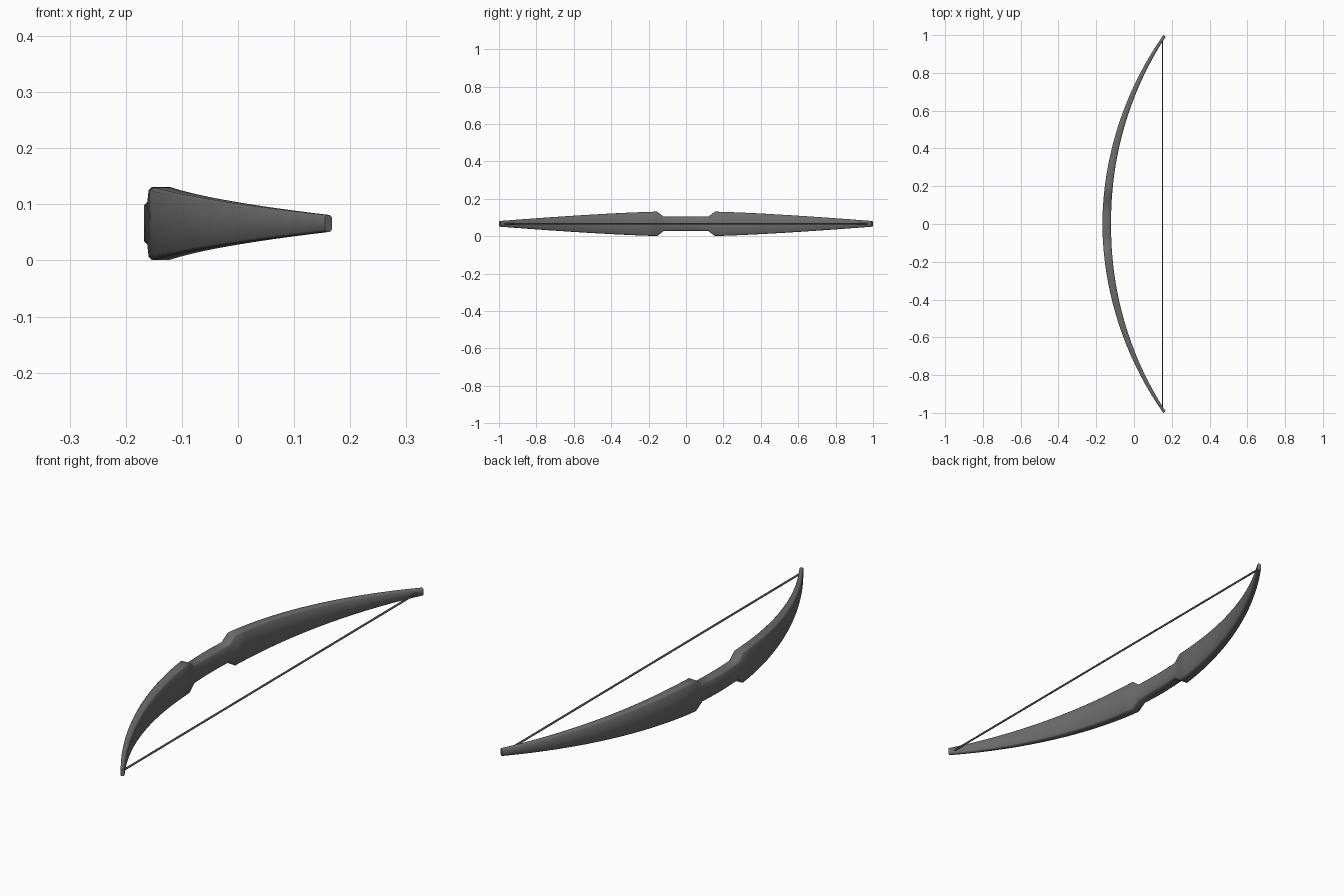
import bpy, bmesh, math

if "Cube" in bpy.data.objects:
    bpy.data.objects.remove(bpy.data.objects["Cube"])

R = 1.775            # radius of the bow's centreline
X0 = -0.1445         # centreline x at the grip
ZC = 0.066           # mid height
Y_TIP = 0.9955


def finish(obj, mat_name, shade, angle):
    mat = bpy.data.materials.new(mat_name)
    mat.diffuse_color = (shade, shade, shade, 1)
    mat.use_nodes = True
    mat.node_tree.nodes["Principled BSDF"].inputs["Base Color"].default_value = mat.diffuse_color
    obj.data.materials.append(mat)
    bpy.ops.object.select_all(action='DESELECT')
    bpy.context.view_layer.objects.active = obj
    obj.select_set(True)
    bpy.ops.object.shade_smooth_by_angle(angle=math.radians(angle))


def half_width(y):
    # narrow grip, quick flare, long taper to the tip
    if y <= 0.12:
        return 0.038
    if y <= 0.155:
        return 0.038 + 0.027 * (y - 0.12) / 0.035
    t = (y - 0.155) / (Y_TIP - 0.155)
    return 0.065 - 0.050 * t ** 1.3


def section(y):
    # chamfered rectangle square to the arc
    a = math.asin(y / R)
    t = abs(y) / Y_TIP
    h = 0.0230 - 0.0155 * t ** 1.3
    w = half_width(abs(y))
    c = 0.006 - 0.002 * t
    cx, cy = X0 + R * (1 - math.cos(a)), y
    nx, ny = -math.cos(a), math.sin(a)
    outline = [(h, w - c), (h - c, w), (c - h, w), (-h, w - c),
               (-h, c - w), (c - h, -w), (h - c, -w), (h, c - w)]
    return [(cx + nx * u, cy + ny * u, ZC + v) for u, v in outline]


# bow limbs and grip in one sweep
half = [0.06, 0.12, 0.155] + [0.155 + (Y_TIP - 0.155) * i / 16 for i in range(1, 17)]
stations = [-y for y in reversed(half)] + [0.0] + half
bm = bmesh.new()
rings = [[bm.verts.new(p) for p in section(y)] for y in stations]
for r0, r1 in zip(rings, rings[1:]):
    for i in range(8):
        j = (i + 1) % 8
        bm.faces.new((r0[i], r0[j], r1[j], r1[i]))
bm.faces.new(rings[0])
bm.faces.new(rings[-1])
bmesh.ops.recalc_face_normals(bm, faces=bm.faces[:])
mesh = bpy.data.meshes.new("bow_limbs")
bm.to_mesh(mesh)
bm.free()
bow = bpy.data.objects.new("bow_limbs", mesh)
bpy.context.collection.objects.link(bow)
finish(bow, "dark_grey", 0.15, 60)

# bowstring
bpy.ops.mesh.primitive_cylinder_add(vertices=10, radius=0.004, depth=1.96,
                                    location=(0.151, 0, ZC),
                                    rotation=(math.pi / 2, 0, 0))
string = bpy.context.object
string.name = "bowstring"
finish(string, "string_grey", 0.10, 50)
